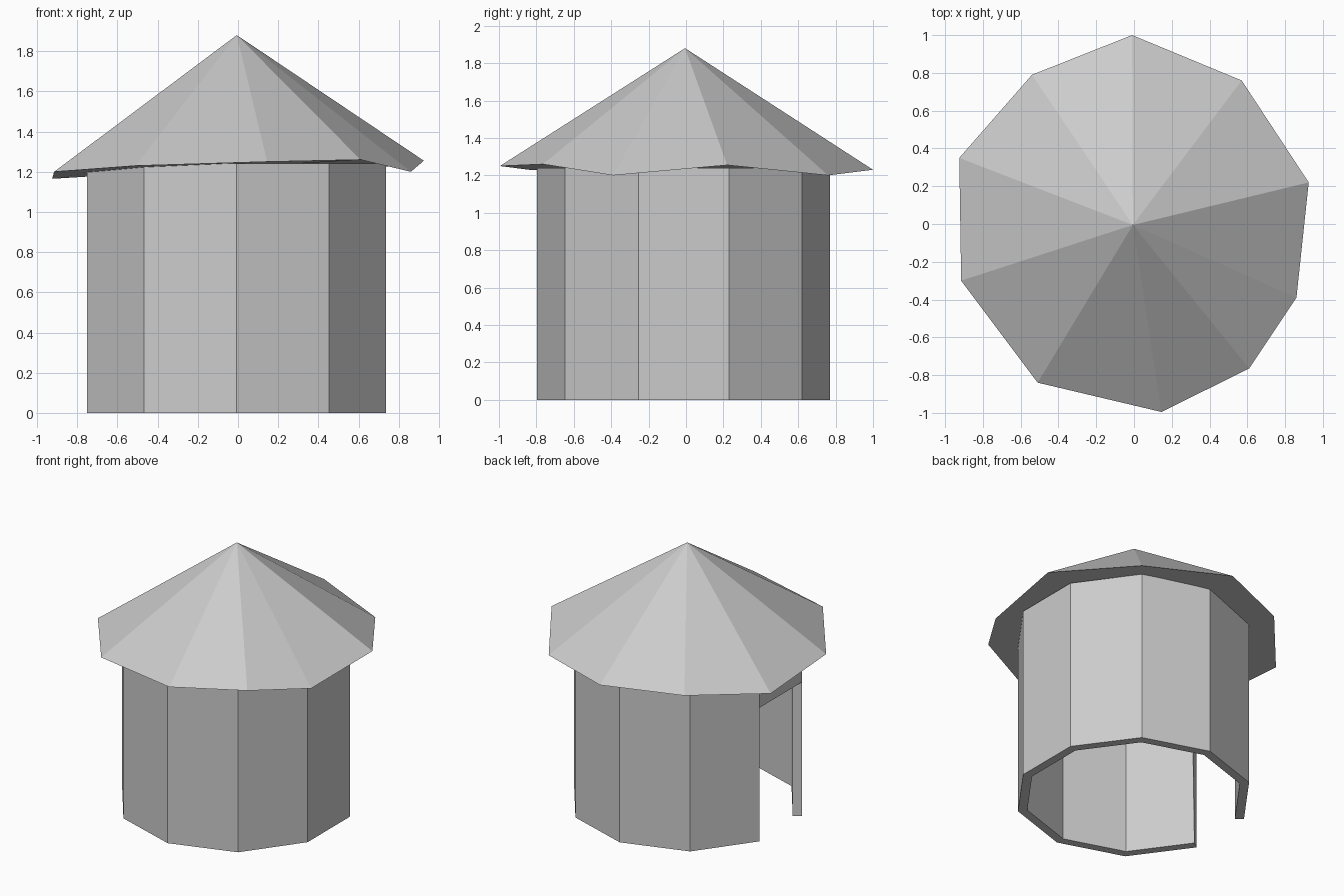
import bpy, bmesh
from math import cos, sin, radians

if "Cube" in bpy.data.objects:
    bpy.data.objects.remove(bpy.data.objects["Cube"])


def make_object(name, bm):
    mesh = bpy.data.meshes.new(name)
    bm.to_mesh(mesh)
    bm.free()
    obj = bpy.data.objects.new(name, mesh)
    bpy.context.collection.objects.link(obj)
    return obj


# Wall: ten-sided shell with a doorway in the left side, lintel above it
SIDES, RADIUS, CX, CY = 10, 0.783, -0.007, -0.013
LEVELS = (0.0, 0.97, 1.24)
DOOR_SIDE = 2
bm = bmesh.new()
rings = []
for z in LEVELS:
    angles = [radians(90 + 360 / SIDES * i) for i in range(SIDES)]
    rings.append([bm.verts.new((CX + RADIUS * cos(a), CY + RADIUS * sin(a), z))
                  for a in angles])
for level in range(2):
    low, high = rings[level], rings[level + 1]
    for i in range(SIDES):
        if level == 0 and i == DOOR_SIDE:
            continue
        j = (i + 1) % SIDES
        bm.faces.new((low[i], low[j], high[j], high[i]))
wall = make_object("round_wall", bm)
solid = wall.modifiers.new("thickness", 'SOLIDIFY')
solid.thickness = 0.06
solid.offset = -1
solid.use_even_offset = True

# Roof: crooked ten-sided cone with a closed underside
RIM = [(-0.01, 1.0, 1.23), (-0.54, 0.79, 1.215), (-0.925, 0.35, 1.165),
       (-0.915, -0.30, 1.20), (-0.51, -0.84, 1.23), (0.145, -0.995, 1.25),
       (0.61, -0.765, 1.26), (0.86, -0.39, 1.20), (0.925, 0.22, 1.255),
       (0.57, 0.76, 1.20)]
bm = bmesh.new()
apex = bm.verts.new((-0.006, -0.005, 1.88))
rim = [bm.verts.new(p) for p in RIM]
for i in range(len(rim)):
    bm.faces.new((rim[i], rim[(i + 1) % len(rim)], apex))
bm.faces.new(rim[::-1])
make_object("cone_roof", bm)
